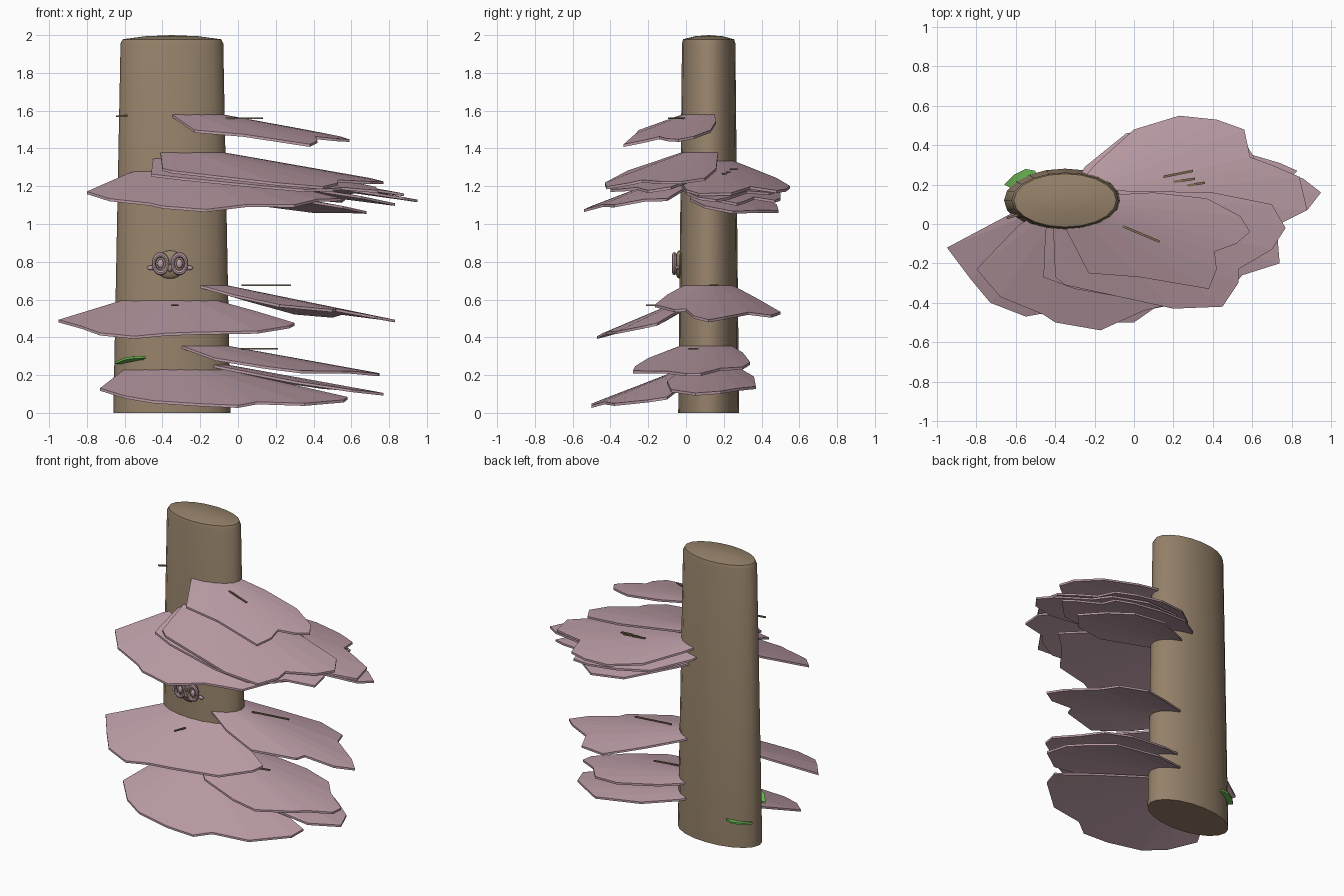
import bpy, bmesh, math
from mathutils import Vector

if "Cube" in bpy.data.objects:
    bpy.data.objects.remove(bpy.data.objects["Cube"])

CX, CY, SQUASH = -0.35, 0.12, 0.52   # trunk axis and its flattening in y


def material(name, rgb):
    m = bpy.data.materials.new(name)
    m.diffuse_color = (*rgb, 1)
    m.use_nodes = True
    m.node_tree.nodes["Principled BSDF"].inputs["Base Color"].default_value = m.diffuse_color
    return m


BARK = material("bark_brown", (0.30, 0.22, 0.142))
PINK = material("dusty_pink", (0.50, 0.335, 0.38))
TWIG = material("twig_brown", (0.20, 0.145, 0.085))
GREEN = material("leaf_green", (0.15, 0.48, 0.09))


def finish(name, bm, mat, smooth=False):
    bmesh.ops.recalc_face_normals(bm, faces=bm.faces)
    me = bpy.data.meshes.new(name)
    bm.to_mesh(me)
    bm.free()
    me.materials.append(mat)
    ob = bpy.data.objects.new(name, me)
    bpy.context.collection.objects.link(ob)
    if smooth:
        bpy.ops.object.select_all(action='DESELECT')
        ob.select_set(True)
        bpy.context.view_layer.objects.active = ob
        bpy.ops.object.shade_smooth_by_angle(angle=math.radians(35))
    return ob


def slab(name, points, thickness, mat, centre):
    """Closed thin plate: a fan of triangles around a centre point."""
    bm = bmesh.new()
    ring = [Vector(centre)] + [Vector(p) for p in points]
    top = [bm.verts.new(p) for p in ring]
    low = [bm.verts.new(p - Vector((0, 0, thickness))) for p in ring]
    n = len(ring)
    for i in range(1, n - 1):
        bm.faces.new((top[0], top[i], top[i + 1]))
        bm.faces.new((low[0], low[i + 1], low[i]))
    for i in range(n):
        j = (i + 1) % n
        bm.faces.new((top[i], low[i], low[j], top[j]))
    return finish(name, bm, mat)


def shelf(name, z0, slope, outline):
    """Bracket that slopes away from the trunk like a wide cone."""
    def height(x, y):
        return z0 - slope * (math.hypot(x - CX, (y - CY) / SQUASH) - 0.27)
    slab(name, [(x, y, height(x, y)) for x, y in outline], 0.014, PINK,
         (CX, CY, height(CX, CY)))


def stick(name, a, b, width=0.012):
    a, b = Vector(a), Vector(b)
    bm = bmesh.new()
    bmesh.ops.create_cube(bm, size=1)
    bmesh.ops.scale(bm, verts=bm.verts, vec=((b - a).length, width, 0.008))
    ob = finish(name, bm, TWIG)
    ob.location = (a + b) / 2
    ob.rotation_euler = (b - a).to_track_quat('X', 'Z').to_euler()


# Trunk: tapered oval column with a soft rim and a shallow dome
bm = bmesh.new()
rings = []
SIDES = 20
for r, z in ((0.31, 0), (0.272, 1.955), (0.26, 1.978), (0.14, 1.994)):
    rings.append([bm.verts.new((CX + r * math.cos(t), CY + r * SQUASH * math.sin(t), z))
                  for t in (2 * math.pi * i / SIDES for i in range(SIDES))])
for lo, hi in zip(rings, rings[1:]):
    for i in range(SIDES):
        j = (i + 1) % SIDES
        bm.faces.new((lo[i], lo[j], hi[j], hi[i]))
bm.faces.new(rings[0])
tip = bm.verts.new((CX, CY, 2.0))
for i in range(SIDES):
    bm.faces.new((rings[-1][i], rings[-1][(i + 1) % SIDES], tip))
finish("trunk", bm, BARK, True)

# Front shelves
shelf("front_shelf_low", 0.235, 0.2, [
    (-.6, .05), (-.73, -.24), (-.6, -.38), (-.45, -.46), (-.2, -.5), (0, -.5),
    (.1, -.43), (.35, -.38), (.56, -.2), (.58, -.1), (.3, -.02), (0, .05)])
shelf("front_shelf_middle", 0.6, 0.22, [
    (-.63, .05), (-.95, -.12), (-.83, -.28), (-.73, -.4), (-.55, -.47), (-.38, -.44),
    (-.2, -.42), (.1, -.36), (.27, -.22), (.3, -.15), (.1, -.05), (-.1, .03)])
shelf("front_shelf_high", 1.28, 0.2, [
    (-.58, 0), (-.8, -.23), (-.68, -.37), (-.46, -.46), (-.4, -.5), (-.17, -.54),
    (.05, -.44), (.3, -.38), (.42, -.22), (.55, -.1), (.3, 0), (-.05, .08)])

# Right side shelves, from the bottom up
shelf("side_shelf_lowest", 0.26, 0.18, [
    (-.1, 0), (.3, -.1), (.6, -.08), (.77, .05), (.72, .18), (.6, .27),
    (.45, .37), (.1, .36), (-.15, .27)])
shelf("side_shelf_low", 0.36, 0.18, [
    (-.31, -.02), (-.12, -.2), (.15, -.27), (.33, -.28), (.55, -.15), (.6, -.1),
    (.74, 0), (.75, .08), (.6, .18), (.5, .3), (.3, .34), (0, .3), (-.15, .25)])
shelf("side_shelf_middle", 0.68, 0.205, [
    (-.2, -.01), (-.02, -.1), (.22, -.165), (.5, -.06), (.52, .0), (.72, .04),
    (.83, .12), (.75, .2), (.55, .33), (.5, .45), (.3, .5), (.05, .38), (-.15, .27)])
shelf("back_shelf_a", 1.21, 0.18, [
    (-.1, .05), (.3, .02), (.55, .1), (.68, .25), (.55, .38), (.4, .49),
    (.15, .48), (-.15, .28)])
shelf("back_shelf_b", 1.28, 0.18, [
    (-.1, .05), (.4, 0), (.65, .08), (.83, .27), (.74, .31), (.57, .36), (.55, .47),
    (.42, .5), (.2, .5), (-.04, .46), (-.25, .29)])
shelf("back_shelf_c", 1.315, 0.18, [
    (-.1, .05), (.4, -.03), (.7, 0), (.88, .07), (.95, .16), (.86, .23), (.62, .32),
    (.55, .44), (.3, .5), (0, .42), (-.15, .28)])
shelf("back_shelf_d", 1.335, 0.18, [
    (-.1, .03), (.3, -.03), (.55, -.02), (.74, 0), (.88, .07), (.84, .24), (.7, .3),
    (.59, .34), (.56, .48), (.42, .53), (.23, .55), (0, .48), (-.2, .3)])
shelf("upper_shelf_under", 1.35, 0.175, [
    (-.45, -.03), (-.46, -.27), (-.3, -.33), (.1, -.4), (.35, -.4), (.5, -.32),
    (.55, -.26), (.74, -.2), (.73, -.08), (.5, .05), (-.1, .12)])
shelf("upper_shelf", 1.38, 0.175, [
    (-.41, -.03), (-.4, -.27), (-.35, -.31), (.2, -.43), (.45, -.42), (.53, -.3),
    (.53, -.23), (.7, -.13), (.77, -.02), (.7, .1), (.4, .16), (-.1, .17)])
shelf("top_shelf", 1.58, 0.183, [
    (-.35, -.02), (-.23, -.25), (.03, -.27), (.38, -.33), (.42, -.23), (.41, -.14),
    (.52, -.1), (.59, -.04), (.54, .04), (.37, .13), (.1, .16), (-.09, .15)])

# Twigs resting on the shelves
stick("twig_top", (-.06, -.01, 1.56), (.13, -.09, 1.56))
stick("twig_back_a", (.07, .195, 1.275), (.31, .23, 1.275))
stick("twig_back_b", (.18, .18, 1.265), (.36, .21, 1.265))
stick("twig_back_c", (.15, .24, 1.29), (.3, .27, 1.29))
stick("twig_middle", (.02, .13, .675), (.28, .17, .675))
stick("twig_low", (.02, .02, .34), (.21, .06, .34))
stick("twig_front", (-.35, -.21, .57), (-.32, -.13, .57))
stick("twig_left", (-.645, .03, 1.57), (-.58, .05, 1.575))

# Leaves near the base
slab("leaf_front", [(-.65, .04, .272), (-.6, -.02, .292), (-.55, -.05, .3), (-.49, -.04, .302),
                    (-.51, .0, .285), (-.56, .03, .28)], 0.012, GREEN, (-.58, .05, .27))
slab("leaf_back", [(-.66, .2, .19), (-.61, .25, .19), (-.55, .28, .195), (-.5, .27, .2),
                   (-.5, .23, .19), (-.57, .19, .18)], 0.012, GREEN, (-.62, .18, .18))


# Little face on the trunk
def blob(name, loc, scale, mat):
    bm = bmesh.new()
    bmesh.ops.create_uvsphere(bm, u_segments=16, v_segments=10, radius=1)
    bmesh.ops.scale(bm, verts=bm.verts, vec=scale)
    bmesh.ops.translate(bm, verts=bm.verts, vec=loc)
    finish(name, bm, mat, True)


blob("face_body", (-.36, -.035, .785), (.08, .025, .075), BARK)
blob("face_nose", (-.36, -.06, .765), (.014, .015, .02), BARK)
for side, label in ((-1, "left"), (1, "right")):
    x = -.36 + side * .05
    bpy.ops.mesh.primitive_torus_add(major_segments=20, minor_segments=8, major_radius=.038,
                                     minor_radius=.011, location=(x, -.062, .79),
                                     rotation=(math.pi / 2, 0, 0))
    ring = bpy.context.object
    ring.name = label + "_eye_ring"
    ring.scale = (.95, 1.25, 1)
    ring.data.materials.append(PINK)
    bpy.ops.object.shade_smooth_by_angle()
    blob(label + "_pupil", (x, -.06, .79), (.016, .012, .024), PINK)
    blob(label + "_cheek", (x + side * .05, -.045, .768), (.022, .01, .012), PINK)
